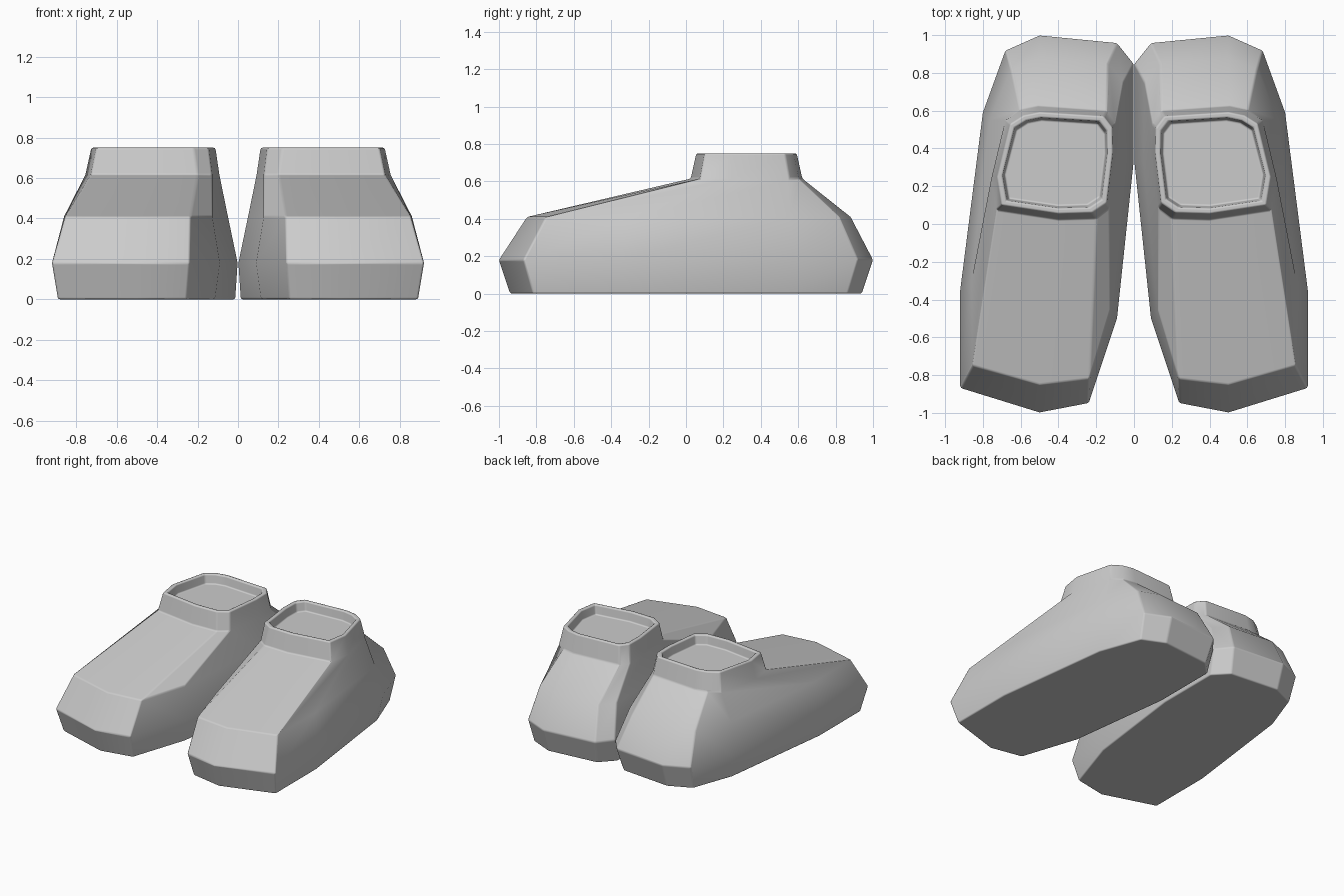
import bpy, bmesh, math

if "Cube" in bpy.data.objects:
    bpy.data.objects.remove(bpy.data.objects["Cube"])

# Plan outlines of the right-hand shoe, 11 points each, counter-clockwise from the toe tip
SOLE = [(.50, -1.0), (.92, -.87), (.92, -.35), (.80, .59), (.68, .92), (.50, 1.0),
        (.09, .96), (.002, .85), (.002, .33), (.09, -.50), (.24, -.95)]
UPPER = [(.50, -.85), (.855, -.75), (.86, -.30), (.765, .55), (.65, .82), (.50, .88),
         (.14, .85), (.055, .75), (.05, .33), (.125, -.45), (.235, -.82)]
COLLAR = [(.40, .055), (.70, .10), (.725, .25), (.655, .53), (.585, .575), (.50, .592),
          (.16, .57), (.115, .51), (.112, .38), (.145, .11), (.22, .06)]


def ring(bm, outline, z, inset=0.0):
    """Vertex ring at height z, moved inwards towards the outline's centre box."""
    xs, ys = zip(*outline)
    cx, cy = (min(xs) + max(xs)) / 2, (min(ys) + max(ys)) / 2
    fx = 1 - 2 * inset / (max(xs) - min(xs))
    fy = 1 - 2 * inset / (max(ys) - min(ys))
    return [bm.verts.new((cx + (x - cx) * fx, cy + (y - cy) * fy, z)) for x, y in outline]


def loft(name, levels):
    """Skin a stack of rings, cap both ends and mirror the part to the other foot."""
    bm = bmesh.new()
    rings = [ring(bm, *lv) for lv in levels]
    n = len(rings[0])
    for a, b in zip(rings, rings[1:]):
        for i in range(n):
            j = (i + 1) % n
            bm.faces.new((a[i], a[j], b[j], b[i]))
    bm.faces.new(rings[0][::-1])
    bm.faces.new(rings[-1])
    for f in bm.faces:
        f.smooth = True
    bmesh.ops.recalc_face_normals(bm, faces=bm.faces)
    me = bpy.data.meshes.new(name)
    bm.to_mesh(me)
    bm.free()
    ob = bpy.data.objects.new(name, me)
    bpy.context.collection.objects.link(ob)
    # softened edges
    bev = ob.modifiers.new("soft_edges", 'BEVEL')
    bev.width = .01
    bev.segments = 2
    bev.limit_method = 'ANGLE'
    bev.angle_limit = math.radians(28)
    bev.harden_normals = True
    mir = ob.modifiers.new("other_foot", 'MIRROR')
    mir.use_mirror_merge = False
    return ob


# Sole, vamp, heel, ankle collar and the shallow opening in one skin
loft("shoes", [
    (SOLE, 0, .03 * 1.0),
    (SOLE, .18, 0),
    (UPPER, .41, 0),
    (COLLAR, .615, -.03),
    (COLLAR, .75, 0),
    (COLLAR, .75, .028),
    (COLLAR, .68, .04),
])

# The sole tapers more at toe and heel than at the sides
me = bpy.data.objects["shoes"].data
for v in me.vertices:
    if v.co.z < .01:
        v.co.y *= .94 / .97
        if v.co.x < .1:
            v.co.x -= .018
    elif abs(v.co.z - .615) < .01 and v.co.x < .2:
        v.co.x += .01
